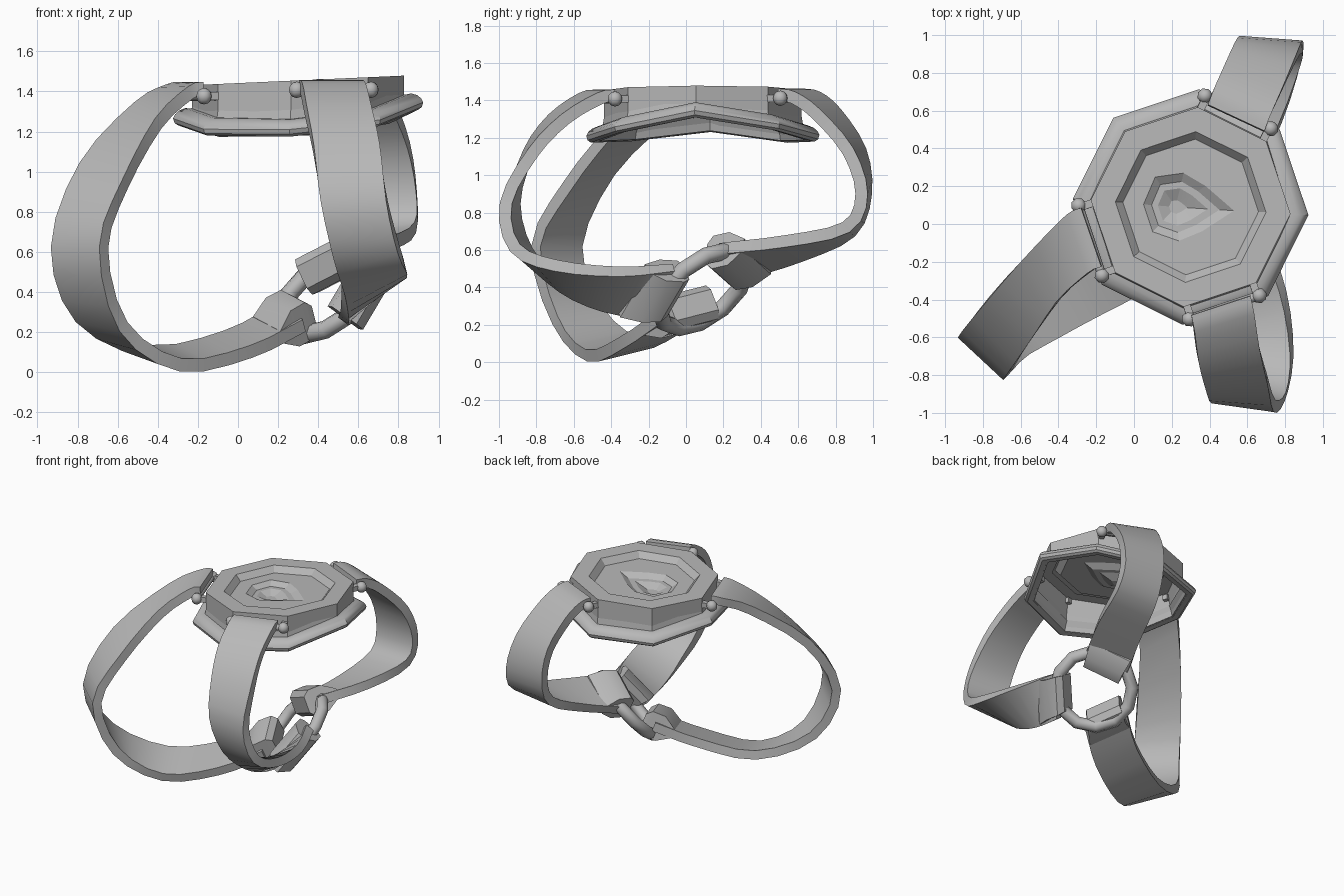
import bpy, bmesh, math
from mathutils import Vector

if "Cube" in bpy.data.objects:
    bpy.data.objects.remove(bpy.data.objects["Cube"])

grey = bpy.data.materials.new("plain_grey")
grey.use_nodes = True
GREY = (0.48, 0.48, 0.48, 1)
grey.diffuse_color = GREY
grey.node_tree.nodes["Principled BSDF"].inputs["Base Color"].default_value = GREY

CX, CY = 0.30, 0.09            # middle of the case
TURN = math.radians(-4)        # rotation of the octagon


def finish(obj, angle):
    obj.data.materials.append(grey)
    bpy.ops.object.select_all(action='DESELECT')
    obj.select_set(True)
    bpy.context.view_layer.objects.active = obj
    bpy.ops.object.shade_smooth_by_angle(angle=math.radians(angle))


def loft(name, rings, closed=False, caps=(True, True), angle=35):
    """Skin a row of equal-sized point loops."""
    bm = bmesh.new()
    loops = [[bm.verts.new(p) for p in ring] for ring in rings]
    pairs = list(zip(loops, loops[1:]))
    if closed:
        pairs.append((loops[-1], loops[0]))
    for a, b in pairs:
        for i in range(len(a)):
            j = (i + 1) % len(a)
            bm.faces.new((a[i], a[j], b[j], b[i]))
    if not closed:
        if caps[0]:
            bm.faces.new(loops[0][::-1])
        if caps[1]:
            bm.faces.new(loops[-1])
    bmesh.ops.recalc_face_normals(bm, faces=bm.faces)
    mesh = bpy.data.meshes.new(name)
    bm.to_mesh(mesh)
    bm.free()
    obj = bpy.data.objects.new(name, mesh)
    bpy.context.collection.objects.link(obj)
    finish(obj, angle)
    return obj


def circle(centre, u, v, radius, sides=8):
    steps = [2 * math.pi * i / sides for i in range(sides)]
    return [centre + (u * math.cos(a) + v * math.sin(a)) * radius for a in steps]


def bar(name, a, b, radius, sides, angle=50):
    axis = (b - a).normalized()
    u = axis.orthogonal().normalized()
    v = axis.cross(u)
    return loft(name, [circle(p, u, v, radius, sides) for p in (a, b)], angle=angle)


# Case: octagon loops, from the sheltered inside lip over the rim to the dial
def top_z(x):
    return 1.455 + 0.045 * (x - CX)


def arch_z(x, y):
    return 1.315 + 0.065 * (x - CX) - 0.1 * min(1, abs(y - CY) / 0.58)


def octagon(radius, dz, height):
    pts = []
    for k in range(8):
        a = TURN + k * math.pi / 4
        x, y = CX + radius * math.cos(a), CY + radius * math.sin(a)
        base = top_z(x) if height == "top" else arch_z(x, y)
        pts.append(Vector((x, y, base + dz)))
    return pts


TEAR = (0.28, 0.17, 0.18, 0.21, 0.20, 0.20, 0.18, 0.17)


def tear(scale, dz):
    pts = []
    for k, r in enumerate(TEAR):
        a = TURN + k * math.pi / 4
        x, y = 0.25 - 0.03 * (1 - scale) + r * scale * math.cos(a), CY + r * scale * math.sin(a)
        pts.append(Vector((x, y, top_z(x) + dz)))
    return pts


case = [octagon(0.42, -0.02, "top"), octagon(0.51, -0.02, "top"), octagon(0.55, -0.035, "arch"),
        octagon(0.57, -0.035, "arch"), octagon(0.53, 0.035, "arch"), octagon(0.53, 0, "top"),
        octagon(0.40, 0, "top"), octagon(0.36, -0.045, "top"), octagon(0.34, -0.045, "top"),
        tear(1, -0.045), tear(0.75, -0.075), tear(0.55, -0.075), tear(0.2, -0.105)]
loft("case_and_dial", case, caps=(False, True), angle=5)

# Arched rim around the foot of the case, round outside
RIM = ((0.525, 0.04), (0.565, 0.045), (0.595, 0.035), (0.615, 0.018), (0.625, -0.002),
       (0.618, -0.025), (0.6, -0.038), (0.56, -0.036))
loft("arched_rim", [octagon(r, dz, "arch") for r, dz in RIM], closed=True)


# Hinges: pin, rounded ends and lugs on three sides of the octagon
def hinge(side, degrees):
    a = math.radians(degrees)
    out = Vector((math.cos(a), math.sin(a), 0))
    along = Vector((-out.y, out.x, 0))
    mid = Vector((CX, CY, 0)) + out * 0.56
    mid.z = 1.4 + 0.045 * (mid.x - CX)
    bar(side + "_hinge_pin", mid - along * 0.2, mid + along * 0.2, 0.024, 8)
    for s, tag in ((-1, "first"), (1, "second")):
        end = mid + along * 0.195 * s
        bpy.ops.mesh.primitive_uv_sphere_add(segments=8, ring_count=6, radius=0.041, location=end)
        ball = bpy.context.object
        ball.name = f"{side}_{tag}_pin_end"
        ball.rotation_euler.z = a
        finish(ball, 50)
        inner = end - along * 0.01 * s
        bar(f"{side}_{tag}_lug", inner, inner - out * 0.11, 0.028, 4, 30)


# Straps: stations of centre, heading and pitch of the width
def spline(stations, steps=3):
    rows = [Vector(s) for s in stations]
    rows = [rows[0] * 2 - rows[1]] + rows + [rows[-1] * 2 - rows[-2]]
    path = []
    for p, q, r, s in zip(rows, rows[1:], rows[2:], rows[3:]):
        for i in range(steps):
            t = i / steps
            path.append(0.5 * (q * 2 + (r - p) * t + (p * 2 - q * 5 + r * 4 - s) * t ** 2
                               + (q * 3 - p - r * 3 + s) * t ** 3))
    return path + [rows[-2]]


def strap(side, stations):
    rows = spline(stations)
    centres = [Vector(r[:3]) for r in rows]
    last = len(rows) - 1
    frames = []
    for i, row in enumerate(rows):
        h, p = math.radians(row[3]), math.radians(row[4])
        wide = Vector((math.cos(h) * math.cos(p), math.sin(h) * math.cos(p), math.sin(p)))
        ahead = (centres[min(i + 1, last)] - centres[max(i - 1, 0)]).normalized()
        frames.append((centres[i], wide, ahead.cross(wide).normalized(), ahead))

    def section(c, wide, up, half, thick):
        return [c + wide * half * sx + up * thick * sy
                for sx, sy in ((-1, -1), (1, -1), (1, 1), (-1, 1))]

    loft(side + "_strap", [section(c, w, n, 0.165, 0.033) for c, w, n, _ in frames])
    # thick folded end that holds the ring
    c, w, n, ahead = frames[-1]
    loft(side + "_clasp", [section(c + ahead * d, w, n, half, thick) for d, half, thick in
                           ((-0.15, 0.16, 0.034), (-0.05, 0.145, 0.098),
                            (0.05, 0.14, 0.098), (0.09, 0.13, 0.06))])


strap("right", ((-0.225, -0.07, 1.415, -71, 0), (-0.29, -0.10, 1.40, -71, -2),
                (-0.45, -0.25, 1.28, -71, -14), (-0.67, -0.52, 0.98, -48, -15),
                (-0.79, -0.69, 0.62, -43, 0), (-0.68, -0.58, 0.25, -48, -8),
                (-0.36, -0.39, 0.07, -62, -12), (0, -0.20, 0.14, -66, -13),
                (0.26, -0.01, 0.27, -64, -13)))
strap("front", ((0.46, -0.43, 1.425, 18, 0), (0.475, -0.51, 1.41, 17, 0),
                (0.50, -0.68, 1.30, 12, 0), (0.54, -0.83, 1.12, 4, 0),
                (0.58, -0.94, 0.85, -8, 0), (0.64, -0.88, 0.60, -12, 4),
                (0.68, -0.68, 0.46, -5, 20), (0.66, -0.40, 0.39, 20, 35),
                (0.60, -0.14, 0.38, 45, 50)))
strap("back", ((0.54, 0.56, 1.43, -25, 0), (0.57, 0.64, 1.415, -24, 0),
               (0.62, 0.75, 1.33, -20, 0), (0.69, 0.90, 1.13, -12, 0),
               (0.725, 0.95, 0.90, -4, 0), (0.72, 0.87, 0.71, -5, 4),
               (0.62, 0.58, 0.61, -18, 13), (0.46, 0.25, 0.54, -30, 24)))

for side, degrees in (("right", 198.5), ("front", -71.5), ("back", 63.5)):
    hinge(side, degrees)

# Tilted ring joining the three clasps
level = Vector((-0.707, 0.707, 0))
rise = Vector((0.47, 0.47, 0.75)).normalized()
axis = level.cross(rise)
hub = Vector((0.45, 0.09, 0.39))
link = []
for i in range(12):
    a = 2 * math.pi * i / 12
    spoke = level * math.cos(a) + rise * math.sin(a)
    link.append(circle(hub + spoke * 0.275, spoke, axis, 0.046))
loft("joining_ring", link, closed=True, angle=50)
